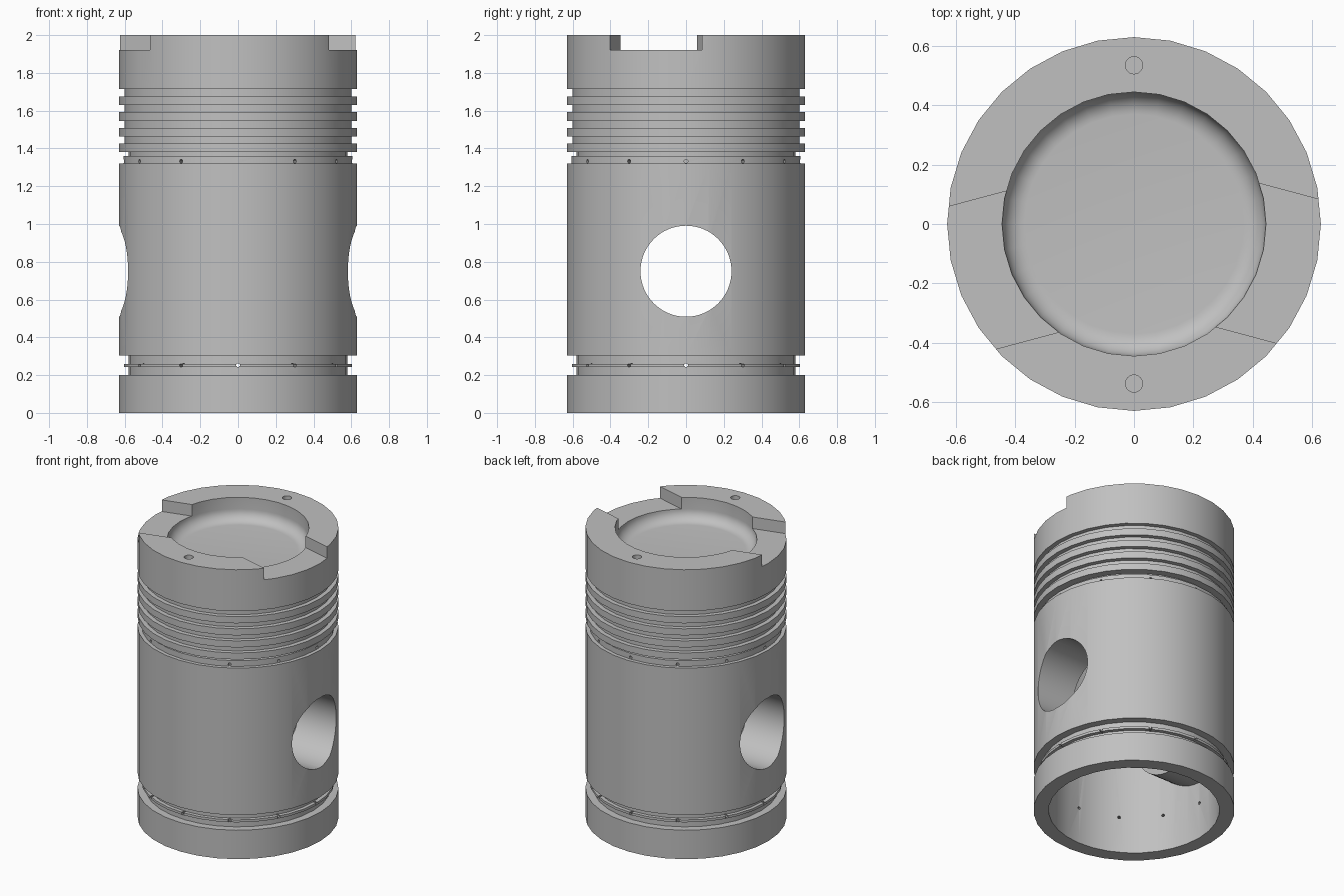
import bpy, bmesh
from math import radians, sin, cos, pi
from mathutils import Matrix, Vector

cube = bpy.data.objects.get("Cube")
if cube:
    bpy.data.objects.remove(cube, do_unlink=True)

R = 0.63          # outer radius
GROOVE = 0.60     # ring groove radius
BORE = 0.535      # skirt inner radius
PIN_Z = 0.75

metal = bpy.data.materials.new("cast grey metal")
metal.use_nodes = True
grey = (0.53, 0.53, 0.53, 1)
metal.diffuse_color = grey
metal.node_tree.nodes["Principled BSDF"].inputs["Base Color"].default_value = grey


def make(name, bm):
    bmesh.ops.recalc_face_normals(bm, faces=bm.faces)
    mesh = bpy.data.meshes.new(name)
    bm.to_mesh(mesh)
    bm.free()
    mesh.materials.append(metal)
    obj = bpy.data.objects.new(name, mesh)
    bpy.context.collection.objects.link(obj)
    return obj


def lathe(name, profile, sides=32):
    bm = bmesh.new()
    verts = [bm.verts.new((r, 0, z)) for r, z in profile]
    edges = [bm.edges.new(pair) for pair in zip(verts, verts[1:])]
    bmesh.ops.spin(bm, geom=verts + edges, cent=(0, 0, 0), axis=(0, 0, 1),
                   angle=2 * pi, steps=sides)
    bmesh.ops.remove_doubles(bm, verts=bm.verts, dist=1e-5)
    return make(name, bm)


def rod(name, start, end, radius, sides):
    a, b = Vector(start), Vector(end)
    turn = (b - a).to_track_quat("Z", "Y").to_matrix().to_4x4()
    bm = bmesh.new()
    bmesh.ops.create_cone(bm, cap_ends=True, segments=sides, radius1=radius,
                          radius2=radius, depth=(b - a).length,
                          matrix=Matrix.Translation((a + b) / 2) @ turn)
    return make(name, bm)


def box(name, centre, size, angle=0):
    bm = bmesh.new()
    bmesh.ops.create_cube(bm, size=1, matrix=Matrix.Rotation(angle, 4, "Z")
                          @ Matrix.Translation(centre) @ Matrix.Diagonal((*size, 1)))
    return make(name, bm)


def combine(target, tool, operation="DIFFERENCE"):
    mod = target.modifiers.new("cut", "BOOLEAN")
    mod.operation, mod.solver, mod.object = operation, "EXACT", tool
    bpy.context.view_layer.objects.active = target
    bpy.ops.object.modifier_apply(modifier=mod.name)
    bpy.data.objects.remove(tool, do_unlink=True)


# Turned outline: skirt, lower scraper groove with a thin ridge
profile = [(BORE, 0), (R, 0), (R, 0.2), (0.58, 0.2), (0.58, 0.243), (0.605, 0.243),
           (0.605, 0.26), (0.58, 0.26), (0.58, 0.305), (R, 0.305)]
# Stepped oil groove under the ring lands
profile += [(R, 1.32), (0.605, 1.32), (0.605, 1.36), (0.58, 1.36), (0.58, 1.38), (R, 1.38)]
# Four ring grooves
for i in range(4):
    low = 1.425 + i * 0.0835
    profile += [(R, low), (GROOVE, low), (GROOVE, low + 0.038), (R, low + 0.038)]
# Crown and filleted bowl
fillet, floor, bowl = 0.075, 1.845, 0.445
profile += [(R, 2), (bowl, 2)]
for i in range(9):
    a = i * pi / 16
    profile.append((bowl - fillet + fillet * cos(a), floor + fillet - fillet * sin(a)))
# Underside of the crown, back down to the skirt
profile += [(0, floor), (0, 1.6), (0.25, 1.57), (0.4, 1.48), (0.5, 1.28), (BORE, 1.1), (BORE, 0)]
piston = lathe("piston_body", profile)

# Pin bosses inside the skirt
bosses = rod("pin_bosses", (-0.7, 0, PIN_Z), (0.7, 0, PIN_Z), 0.35, 48)
combine(bosses, rod("boss_limit", (0, 0, 0.2), (0, 0, 1.3), 0.58, 32), "INTERSECT")
combine(bosses, box("boss_gap", (0, 0, PIN_Z), (0.6, 1, 1)))
combine(piston, bosses, "UNION")

# Pin bore right through
combine(piston, rod("pin_bore", (-0.9, 0, PIN_Z), (0.9, 0, PIN_Z), 0.241, 64))

# Angled valve notches across the crown rim
for name, offset, angle in (("left_notch", -0.011, -15), ("right_notch", 0.034, 195)):
    combine(piston, box(name, (0.5, offset, 2.02), (0.6, 0.505, 0.2), radians(angle)))

# Two blind holes in the crown
for y in (-0.538, 0.535):
    combine(piston, rod("crown_hole", (0, y, 1.92), (0, y, 2.1), 0.029, 24))

# Oil holes around both scraper grooves
for i in range(12):
    a = i * pi / 6
    d = Vector((cos(a), sin(a), 0))
    for z, inner in ((0.252, 0.45), (1.332, 0.55)):
        lift = Vector((0, 0, z))
        combine(piston, rod("oil_hole", d * inner + lift, d * 0.7 + lift, 0.01, 10))

# Smooth shading with crisp machined edges
bpy.ops.object.select_all(action="DESELECT")
piston.select_set(True)
bpy.context.view_layer.objects.active = piston
bpy.ops.object.shade_smooth_by_angle(angle=radians(30))
